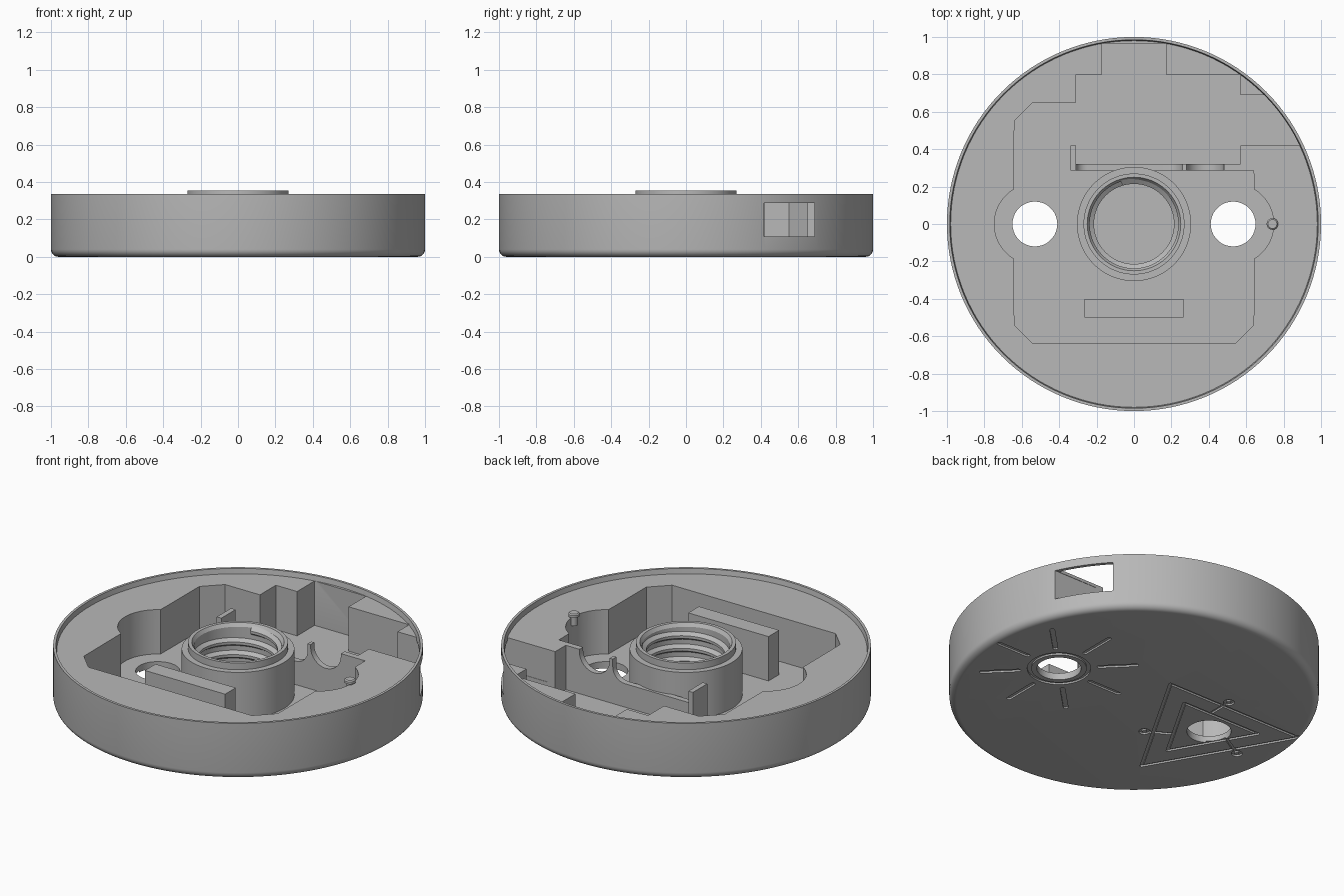
import bpy, bmesh
from math import sin, cos, pi, radians, atan2
from mathutils import Matrix, Vector

if "Cube" in bpy.data.objects:
    bpy.data.objects.remove(bpy.data.objects["Cube"])

grey = bpy.data.materials.new("matte_grey")
grey.use_nodes = True
COLOUR = (0.48, 0.48, 0.48, 1)
grey.diffuse_color = COLOUR
grey.node_tree.nodes["Principled BSDF"].inputs["Base Color"].default_value = COLOUR

FLOOR, DECK, LIP = 0.04, 0.305, 0.335
HOLE_X = 0.53


def finish(name, bm):
    bmesh.ops.recalc_face_normals(bm, faces=bm.faces)
    mesh = bpy.data.meshes.new(name)
    bm.to_mesh(mesh)
    bm.free()
    mesh.materials.append(grey)
    ob = bpy.data.objects.new(name, mesh)
    bpy.context.collection.objects.link(ob)
    return ob


def prism(name, points, z0, z1, matrix=Matrix()):
    """Extrude a flat outline between two heights."""
    bm = bmesh.new()
    face = bm.faces.new([bm.verts.new((x, y, z0)) for x, y in points])
    top = bmesh.ops.extrude_face_region(bm, geom=[face])["geom"]
    bmesh.ops.translate(bm, vec=(0, 0, z1 - z0),
                        verts=[v for v in top if isinstance(v, bmesh.types.BMVert)])
    bm.transform(matrix)
    return finish(name, bm)


def box(name, x0, x1, y0, y1, z0, z1):
    return prism(name, [(x0, y0), (x1, y0), (x1, y1), (x0, y1)], z0, z1)


def lathe(name, profile, centre=(0, 0), segments=128, closed=False):
    """Spin an (r, z) profile around a vertical axis."""
    bm = bmesh.new()
    verts = [bm.verts.new((r, 0, z)) for r, z in profile]
    edges = [bm.edges.new(pair) for pair in zip(verts, verts[1:])]
    if closed:
        edges.append(bm.edges.new((verts[-1], verts[0])))
    bmesh.ops.spin(bm, geom=verts + edges, cent=(0, 0, 0), axis=(0, 0, 1),
                   angle=2 * pi, steps=segments)
    bmesh.ops.remove_doubles(bm, verts=bm.verts, dist=1e-5)
    bmesh.ops.translate(bm, verts=bm.verts, vec=(*centre, 0))
    return finish(name, bm)


def arc(cx, cy, r, a0, a1, n=12):
    angles = [radians(a0 + (a1 - a0) * i / n) for i in range(n + 1)]
    return [(cx + r * cos(a), cy + r * sin(a)) for a in angles]


def select(ob):
    bpy.ops.object.select_all(action='DESELECT')
    ob.select_set(True)
    bpy.context.view_layer.objects.active = ob


def cut(target, cutter):
    cutter.hide_render = True
    mod = target.modifiers.new("cut", 'BOOLEAN')
    mod.operation, mod.solver, mod.object = 'DIFFERENCE', 'EXACT', cutter
    select(target)
    bpy.ops.object.modifier_apply(modifier=mod.name)
    bpy.data.objects.remove(cutter)


def groove(a, b, width=0.018):
    """Round-ended slot cutter for the underside."""
    a, b = Vector(a), Vector(b)
    t = atan2(b.y - a.y, b.x - a.x) * 180 / pi
    outline = arc(*b, width / 2, t - 90, t + 90, 6) + arc(*a, width / 2, t + 90, t + 270, 6)
    return prism("groove_cutter", outline, -0.05, 0.01)


def ring_groove(centre, r0, r1):
    return lathe("ring_cutter", [(r0, -0.05), (r1, -0.05), (r1, 0.01), (r0, 0.01)],
                 centre, 48, True)


# Round housing with a filleted foot and a thin raised lip
profile = [(0, 0)] + arc(0.96, 0.04, 0.04, -90, 0, 6)
profile += [(1, LIP), (0.985, LIP), (0.98, DECK), (0, DECK)]
body = lathe("housing", profile)

# Main cavity with stepped back pockets and the side channel
right_bay = arc(HOLE_X, 0, 0.217, 59, -59, 20)
left_bay = arc(-HOLE_X, 0, 0.217, 239, 121, 20)
cavity = [(0.57, 0.285), (0.64, 0.285)] + right_bay
cavity += [(0.64, -0.54), (0.54, -0.64), (-0.54, -0.64), (-0.64, -0.54)] + left_bay
cavity += [(-0.64, 0.55), (-0.54, 0.65), (-0.31, 0.65), (-0.31, 0.8), (-0.17, 0.8),
           (-0.17, 0.965), (0.17, 0.965), (0.17, 0.8), (0.57, 0.8), (0.57, 0.69)]
cavity += arc(0, 0, 0.98, 44.8, 25.4, 6) + [(0.57, 0.42)]
cut(body, prism("cavity_cutter", cavity, FLOOR, 0.6))

# Side opening and the two through holes
cut(body, box("opening_cutter", 0.62, 1.2, 0.418, 0.688, 0.11, 0.287))
for x in (-HOLE_X, HOLE_X):
    cut(body, prism("hole_cutter", arc(x, 0, 0.12, 0, 350, 35), -0.2, 0.2))

# Sun emblem engraved in the underside
cut(body, ring_groove((HOLE_X, 0), 0.15, 0.172))
for i in range(8):
    d = Vector((cos(i * pi / 4), sin(i * pi / 4)))
    c = Vector((HOLE_X, 0))
    cut(body, groove(c + d * 0.22, c + d * 0.42, 0.026))

# Triangular emblem: nested outlines with a round-headed link on each side
centre = Vector((-0.49, 0))
for i in range(3):
    a = radians(30 + 120 * i)
    p, q = [Vector((cos(t), sin(t))) for t in (a, a + radians(120))]
    for r in (0.52, 0.3):
        cut(body, groove(centre + p * r, centre + q * r))
    n = Vector((cos(a + pi / 3), sin(a + pi / 3)))
    link = centre + Vector((n.y, -n.x)) * 0.08
    cut(body, groove(link + n * 0.15, link + n * 0.29))
    cut(body, ring_groove(link + n * 0.31, 0.012, 0.03))

# Threaded boss
boss = lathe("threaded_boss", [
    (0.305, 0.03), (0.305, 0.315), (0.27, 0.315), (0.27, 0.355), (0.25, 0.355),
    (0.237, 0.335), (0.237, 0.03)], segments=96, closed=True)

# Helical thread inside the boss
bm = bmesh.new()
STEPS, PITCH = 64, 0.075
previous = None
for i in range(int(STEPS * 3.3) + 1):
    a, z = 2 * pi * i / STEPS, 0.07 + PITCH * i / STEPS
    section = [bm.verts.new((r * cos(a), r * sin(a), z + dz))
               for r, dz in ((0.242, -0.027), (0.214, -0.008), (0.214, 0.008), (0.242, 0.027))]
    if previous:
        for k in range(4):
            j = (k + 1) % 4
            bm.faces.new((previous[k], previous[j], section[j], section[k]))
    else:
        bm.faces.new(section)
    previous = section
bm.faces.new(previous)
thread = finish("boss_thread", bm)

# Notched cross wall with an end post
wall_outline = [(-0.34, 0.03), (-0.34, DECK), (-0.31, DECK)]
wall_outline += arc(-0.25, 0.24, 0.06, 180, 270, 8)
wall_outline += arc(0.18, 0.26, 0.08, 270, 360, 8) + [(0.26, DECK), (0.28, DECK)]
wall_outline += arc(0.38, 0.29, 0.1, 180, 360, 16) + [(0.48, DECK), (0.575, DECK), (0.575, 0.03)]
wall = prism("cross_wall", wall_outline, -0.32, -0.285, Matrix.Rotation(pi / 2, 4, 'X'))
box("wall_post", -0.34, -0.31, 0.31, 0.42, 0.03, DECK)

# Front support bar
box("support_bar", -0.265, 0.265, -0.5, -0.4, 0.03, DECK)

# Small headed peg on the deck
peg = lathe("locating_peg", [(0, 0.26), (0.02, 0.26), (0.02, 0.31), (0.031, 0.314),
                             (0.031, 0.328), (0.024, 0.334), (0, 0.334)], (0.74, 0), 24)

for ob in (body, boss, thread, wall, peg):
    select(ob)
    bpy.ops.object.shade_smooth_by_angle(angle=radians(30))
